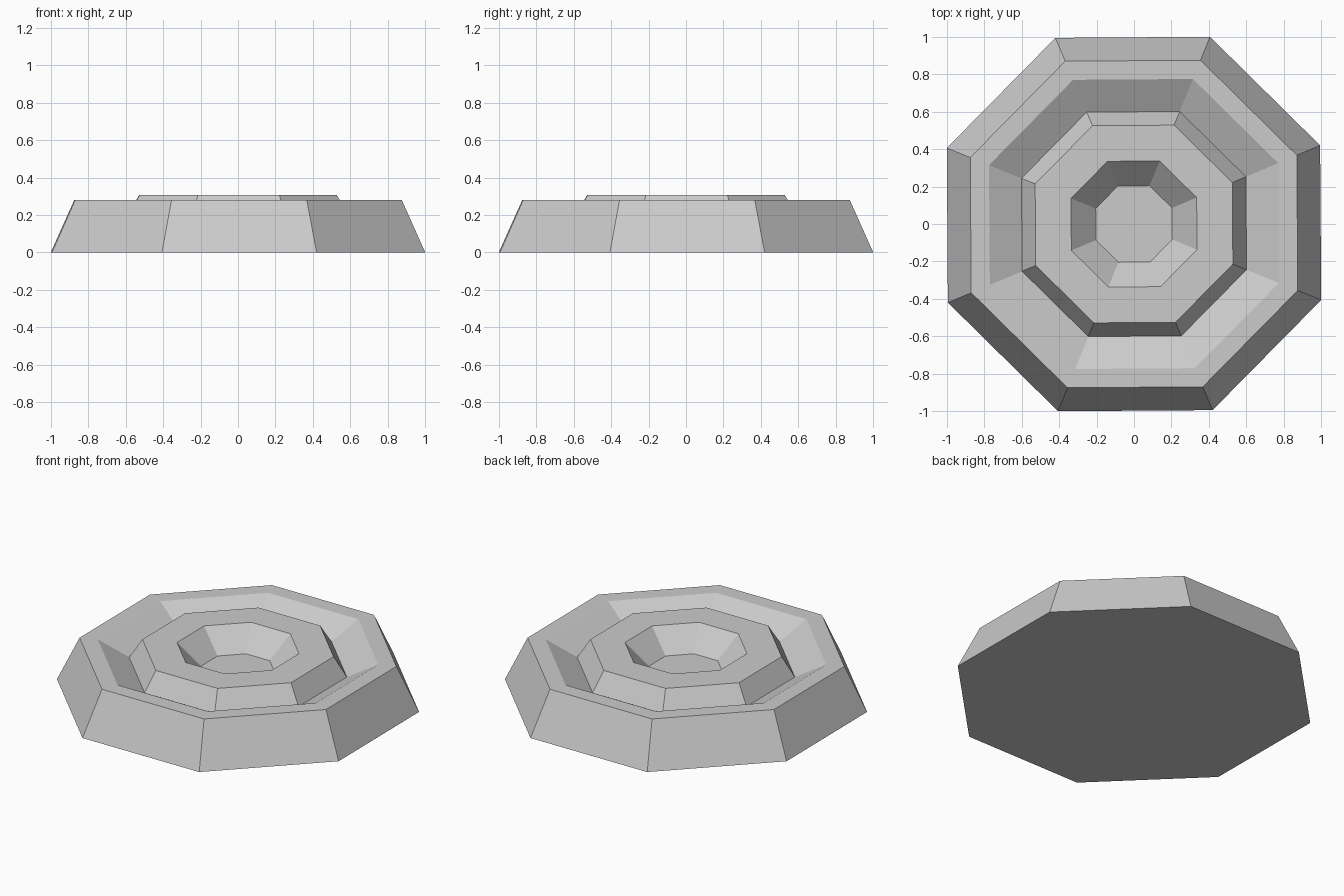
import bpy
import bmesh
from math import cos, sin, pi, radians

default = bpy.data.objects.get("Cube")
if default:
    bpy.data.objects.remove(default, do_unlink=True)

SIDES = 8
TWIST = radians(0.4)

# Profile from the base rim inward: (distance to flat side, height)
PROFILE = [
    (0.998, 0.0),     # base rim
    (0.873, 0.28),    # outer wall top
    (0.773, 0.28),    # flat rim
    (0.60, 0.183),    # groove bottom
    (0.527, 0.306),   # raised disc edge
    (0.336, 0.306),   # dish edge
    (0.204, 0.168),   # dish floor
]

# Plain grey material
grey = bpy.data.materials.new("plain_grey")
grey.use_nodes = True
colour = (0.6, 0.6, 0.6, 1.0)
grey.diffuse_color = colour
grey.node_tree.nodes["Principled BSDF"].inputs["Base Color"].default_value = colour


def add_ring(bm, apothem, z):
    radius = apothem / cos(pi / SIDES)
    angles = [(i + 0.5) * 2 * pi / SIDES + TWIST for i in range(SIDES)]
    return [bm.verts.new((radius * cos(a), radius * sin(a), z)) for a in angles]


# Octagonal stepped body with groove and sunken dish
bm = bmesh.new()
rings = [add_ring(bm, r, z) for r, z in PROFILE]
for low, high in zip(rings, rings[1:]):
    for i in range(SIDES):
        j = (i + 1) % SIDES
        bm.faces.new((low[i], low[j], high[j], high[i]))

# Underside and dish floor
bm.faces.new(list(reversed(rings[0])))
bm.faces.new(rings[-1])
bmesh.ops.recalc_face_normals(bm, faces=bm.faces)

mesh = bpy.data.meshes.new("octagonal_base")
bm.to_mesh(mesh)
bm.free()
mesh.materials.append(grey)
body = bpy.data.objects.new("octagonal_base", mesh)
bpy.context.collection.objects.link(body)
